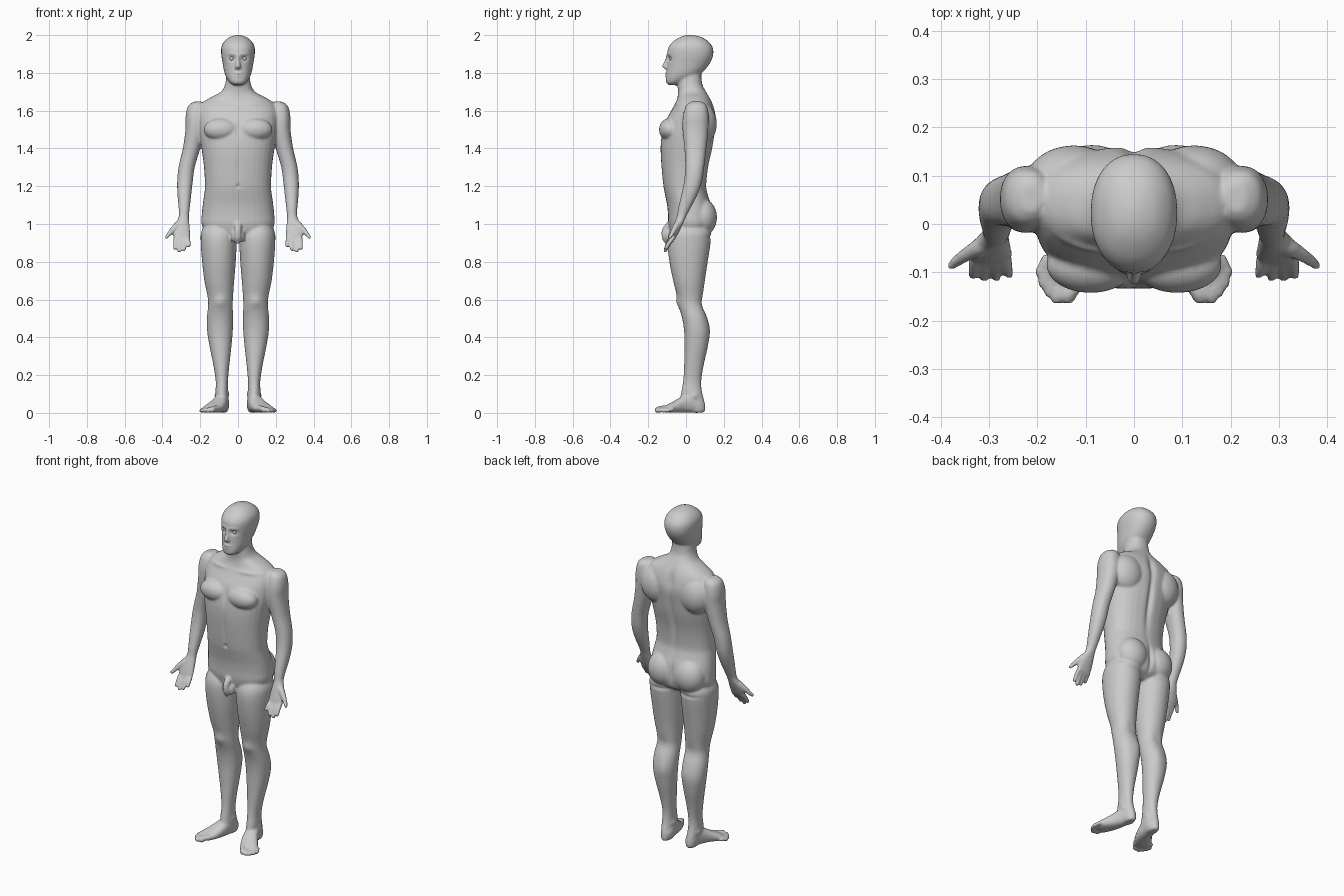
import bpy, bmesh, math
from mathutils import Vector

bm = bmesh.new()


def spline(rows, steps):
    """Catmull-Rom interpolation of equal-length tuples."""
    out = []
    for i in range(len(rows) - 1):
        a, b, c, d = (rows[max(i - 1, 0)], rows[i], rows[i + 1],
                      rows[min(i + 2, len(rows) - 1)])
        for k in range(steps):
            t = k / steps
            out.append([0.5 * (2 * q + (r - p) * t + (2 * p - 5 * q + 4 * r - s) * t * t
                               + (3 * q - p - 3 * r + s) * t ** 3)
                        for p, q, r, s in zip(a, b, c, d)])
    return out + [list(rows[-1])]


def loft(rows, u=(1, 0, 0), v=(0, 1, 0), power=2.2, n=32, steps=4, sides=(1, -1)):
    """Closed skin over rounded sections (cx, cy, cz, ru, rv), built on both sides."""
    u, v = Vector(u), Vector(v)
    for side in sides:
        rings = []
        for cx, cy, cz, ru, rv in spline(rows, steps):
            ring = []
            for i in range(n):
                a = 2 * math.pi * i / n
                c, s = math.cos(a), math.sin(a)
                p = (Vector((cx, cy, cz))
                     + u * math.copysign(abs(c) ** (2 / power), c) * max(ru, .001)
                     + v * math.copysign(abs(s) ** (2 / power), s) * max(rv, .001))
                ring.append(bm.verts.new((p.x * side, p.y, p.z)))
            rings.append(ring)
        for r0, r1 in zip(rings, rings[1:]):
            for i in range(n):
                j = (i + 1) % n
                bm.faces.new((r0[i], r0[j], r1[j], r1[i]))
        bm.faces.new(rings[0][::-1])
        bm.faces.new(rings[-1])


def ball(c, r, sides=(1, -1)):
    """Ellipsoid muscle or fat mass."""
    rows = []
    for k in range(17):
        a = math.pi * k / 16
        rows.append((c[0], c[1], c[2] - r[2] * math.cos(a),
                     r[0] * math.sin(a), r[1] * math.sin(a)))
    loft(rows, power=2, steps=1, sides=sides)


def digit(points, sides=(1, -1)):
    """Finger or toe: round-ended tube along (x, y, z, r) points."""
    first, last = Vector(points[0][:3]), Vector(points[-1][:3])
    d = (last - first).normalized()
    u = d.orthogonal().normalized()
    r0, r1 = points[0][3], points[-1][3]
    rows = [(*(first - d * r0 * .9), r0 * .4, r0 * .4)]
    rows += [(*p, p[3]) for p in points]
    rows += [(*(last + d * r1 * .6), r1 * .8, r1 * .8), (*(last + d * r1), r1 * .2, r1 * .2)]
    loft(rows, u, d.cross(u), power=2, n=14, sides=sides)


def from_extents(rows):
    """(z, x0, x1, y0, y1) -> loft rows."""
    return [((a + b) / 2, (f + k) / 2, z, (b - a) / 2, (k - f) / 2)
            for z, a, b, f, k in rows]


mid = (1,)

# Torso and neck: z, half width, front y, back y
torso = [(.92, .10, -.05, .08), (.95, .165, -.08, .125), (1.0, .193, -.093, .145),
         (1.05, .192, -.095, .145), (1.1, .187, -.10, .135), (1.15, .18, -.11, .118),
         (1.2, .175, -.12, .108), (1.3, .18, -.13, .118), (1.4, .193, -.135, .14),
         (1.48, .205, -.128, .152), (1.55, .21, -.106, .16), (1.6, .21, -.078, .153),
         (1.64, .19, -.056, .14), (1.67, .145, -.045, .125), (1.70, .09, -.042, .107),
         (1.74, .068, -.045, .086), (1.80, .06, -.04, .08)]
loft(from_extents([(z, -w, w, f, b) for z, w, f, b in torso]), power=2.3, sides=mid)

# Head
head = [(1.735, .022, -.09, -.05), (1.75, .044, -.106, -.01), (1.78, .064, -.106, .06),
        (1.81, .074, -.102, .095), (1.85, .081, -.100, .126), (1.89, .088, -.099, .143),
        (1.93, .089, -.095, .143), (1.96, .078, -.075, .125), (1.985, .052, -.04, .092),
        (1.997, .024, -.01, .055), (2.001, .005, .015, .03)]
loft(from_extents([(z, -w, w, f, b) for z, w, f, b in head]), sides=mid)

# Nose and lips
loft([(0, -.092, 1.895, .008, .012), (0, -.1, 1.865, .009, .014),
      (0, -.106, 1.838, .014, .020), (0, -.104, 1.825, .016, .014),
      (0, -.1, 1.82, .008, .006)], sides=mid)
ball((0, -.1, 1.797), (.024, .012, .006), mid)
ball((0, -.099, 1.784), (.02, .012, .007), mid)

# Chest, shoulder blade and buttock masses
ball((.09, -.085, 1.5), (.092, .058, .06))
ball((.125, .085, 1.53), (.10, .078, .11))
ball((.087, .085, 1.035), (.092, .079, .10))

# Leg: z, inner x, outer x, front y, back y
loft(from_extents([
    (1.02, .06, .16, -.05, .09), (.96, .010, .194, -.088, .13), (.9, .007, .197, -.098, .13),
    (.8, .012, .19, -.088, .115), (.7, .02, .178, -.068, .10), (.62, .026, .162, -.048, .09),
    (.57, .028, .158, -.040, .09), (.5, .026, .165, -.02, .112), (.43, .028, .163, -.01, .124),
    (.35, .035, .15, -.008, .115), (.25, .046, .13, -.01, .093), (.17, .053, .118, -.015, .081),
    (.11, .053, .119, -.025, .085), (.06, .05, .117, -.03, .098), (.02, .052, .112, 0, .103),
    (.002, .06, .105, .02, .095)]), power=2.1)

# Foot and toes
loft([(.075, .098, .035, .015, .02), (.078, .07, .043, .033, .042),
      (.085, .03, .052, .036, .051), (.099, -.02, .044, .042, .043),
      (.118, -.06, .032, .048, .031), (.136, -.09, .024, .05, .023),
      (.145, -.115, .018, .042, .016)], u=(.957, .29, 0), v=(0, 0, 1), power=2.4)
for x0, y0, x1, y1, r in [(.11, -.112, .137, -.149, .017), (.142, -.11, .16, -.154, .013),
                          (.16, -.1, .176, -.14, .012), (.173, -.088, .188, -.121, .012),
                          (.182, -.072, .195, -.1, .011)]:
    digit([(x0, y0, r + .006, r), ((x0 + x1) / 2, (y0 + y1) / 2, r + .006, r * .9),
           (x1, y1, r, r)])

# Arm and palm
loft([(.212, .055, 1.648, .02, .03), (.218, .055, 1.625, .046, .055),
      (.222, .052, 1.57, .055, .068), (.226, .05, 1.5, .052, .068),
      (.246, .05, 1.4, .046, .058), (.272, .046, 1.3, .043, .05),
      (.281, .036, 1.22, .041, .047), (.284, .016, 1.15, .036, .042),
      (.285, -.01, 1.08, .029, .032), (.287, -.024, 1.04, .027, .025),
      (.294, -.04, 1.0, .037, .023), (.298, -.056, .96, .045, .02),
      (.297, -.07, .925, .043, .015), (.297, -.075, .912, .036, .01)])

# Thumb, then fingers from index to little
digit([(.315, -.045, 1.0, .018), (.345, -.062, .97, .015), (.366, -.076, .945, .012),
       (.378, -.086, .93, .010)])
for x0, x1, z1, y1 in [(.33, .334, .872, -.106), (.309, .311, .858, -.110),
                       (.286, .285, .866, -.110), (.266, .259, .886, -.104)]:
    z0 = .925
    digit([(x0, -.07, z0, .0125), ((x0 + x1) / 2, (y1 - .076) / 2, (z0 + z1) / 2, .0115),
           (x1, y1, z1, .010)])

# Groin anatomy
digit([(0, -.09, .995, .02), (0, -.112, .965, .017), (0, -.112, .925, .017),
       (0, -.106, .905, .012)], mid)
ball((.017, -.088, .935), (.02, .022, .033))

bmesh.ops.recalc_face_normals(bm, faces=bm.faces[:])
mesh = bpy.data.meshes.new("body")
bm.to_mesh(mesh)
bm.free()
body = bpy.data.objects.new("body", mesh)
bpy.context.collection.objects.link(body)
bpy.context.view_layer.objects.active = body
body.select_set(True)

# Fuse the parts into one skin and soften the joins
fuse = body.modifiers.new("fuse", 'REMESH')
fuse.mode = 'VOXEL'
fuse.voxel_size = .0065
soft = body.modifiers.new("soften", 'SMOOTH')
soft.factor = .5
soft.iterations = 4
for name in ("fuse", "soften"):
    bpy.ops.object.modifier_apply(modifier=name)

# Surface modelling: centre, reach, push along the normal
marks = [
    ((.033, -.092, 1.876), (.017, .04, .012), -.012),  # eye socket
    ((.03, -.1, 1.9), (.03, .03, .007), .004),         # brow
    ((0, -.11, 1.791), (.022, .03, .003), -.004),      # mouth
    ((0, .15, 1.38), (.016, .06, .17), -.016),         # spine
    ((0, .16, 1.6), (.02, .06, .06), -.012),           # upper spine
    ((0, -.14, 1.5), (.012, .05, .05), -.008),         # breastbone
    ((0, -.13, 1.3), (.01, .05, .09), -.005),          # midline
    ((0, -.11, 1.2), (.008, .04, .01), -.010),         # navel
    ((0, .14, 1.03), (.012, .06, .07), -.014),         # cleft
    ((.09, .13, .93), (.07, .05, .010), -.006),        # seat fold
    ((.093, -.045, .59), (.028, .03, .03), .008),      # kneecap
    ((.09, .1, .58), (.03, .04, .04), -.006),          # knee hollow
    ((.07, .12, .45), (.03, .05, .06), .005),          # calf
    ((.05, .04, .10), (.015, .02, .015), .006),        # inner ankle
    ((.12, .045, .09), (.015, .02, .015), .006),       # outer ankle
    ((.1, -.06, 1.635), (.06, .05, .010), .006),       # collarbone
]
verts = body.data.vertices
points = [(v.co.copy(), v.normal.copy()) for v in verts]
coords = []
for p, normal in points:
    push = 0
    for c, r, amount in marks:
        if abs(p.z - c[2]) < 3 * r[2]:
            d = (((abs(p.x) - c[0]) / r[0]) ** 2 + ((p.y - c[1]) / r[1]) ** 2
                 + ((p.z - c[2]) / r[2]) ** 2)
            push += amount * math.exp(-d)
    q = p + normal * push
    coords += (q.x, q.y, max(q.z, 0))
verts.foreach_set("co", coords)
body.data.polygons.foreach_set("use_smooth", [True] * len(body.data.polygons))
body.data.update()

# Eyes
for side, x in (("left", .033), ("right", -.033)):
    bpy.ops.mesh.primitive_uv_sphere_add(segments=24, ring_count=16, radius=.012,
                                         location=(x, -.076, 1.875))
    eye = bpy.context.object
    eye.name = side + "_eye"
    bpy.ops.object.shade_smooth()
